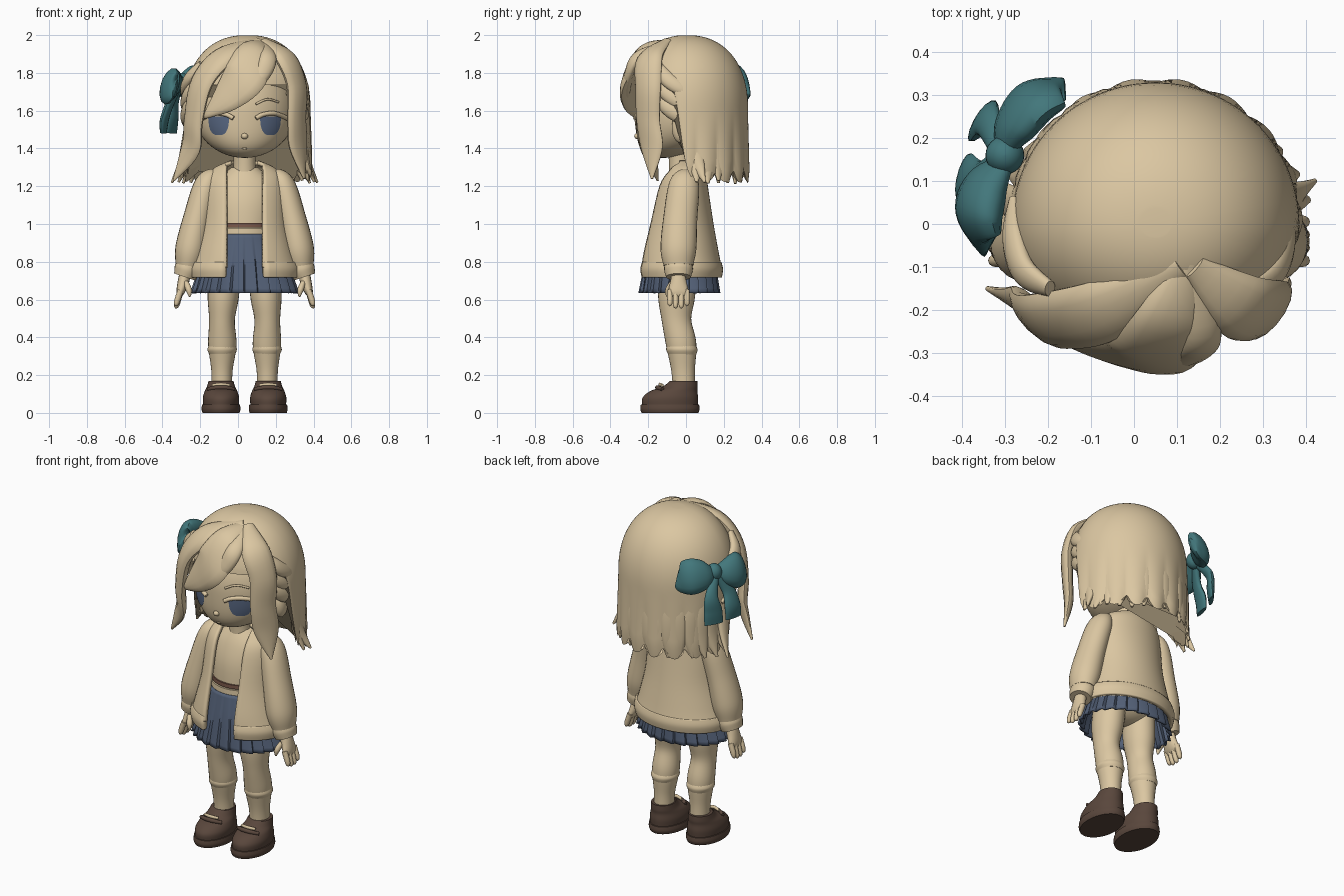
import bpy, bmesh, random
from math import sin, cos, pi, sqrt, asin, radians
from mathutils import Vector

if "Cube" in bpy.data.objects:
    bpy.data.objects.remove(bpy.data.objects["Cube"])
random.seed(4)
MID = 0.035                       # centre line of the figure
CROWN = Vector((MID, 0, 1.6))     # centre of the head
SIDES = ((1, "left"), (-1, "right"))


def material(name, r, g, b):
    m = bpy.data.materials.new(name)
    m.use_nodes = True
    m.diffuse_color = (r, g, b, 1)
    m.node_tree.nodes["Principled BSDF"].inputs["Base Color"].default_value = (r, g, b, 1)
    return m


TAN = material("warm_tan", .71, .57, .36)
BLUE = material("slate_blue", .085, .115, .18)
EYE = material("eye_blue", .1, .14, .23)
TEAL = material("teal", .055, .185, .2)
BROWN = material("shoe_brown", .1, .062, .045)
BELT = material("belt_brown", .2, .1, .07)


def grid(name, rows, mat, closed=True, caps=True, thick=0):
    """Skin rows of points, optionally closed around and capped at the ends."""
    bm = bmesh.new()
    vs = [[bm.verts.new(p) for p in row] for row in rows]
    n = len(vs[0])
    for a, b in zip(vs, vs[1:]):
        for j in range(n if closed else n - 1):
            k = (j + 1) % n
            bm.faces.new((a[j], a[k], b[k], b[j]))
    if closed and caps:
        bm.faces.new(vs[0])
        bm.faces.new(vs[-1])
    bmesh.ops.recalc_face_normals(bm, faces=bm.faces)
    me = bpy.data.meshes.new(name)
    bm.to_mesh(me)
    bm.free()
    me.materials.append(mat)
    me.shade_smooth()
    me.set_sharp_from_angle(angle=radians(50))
    ob = bpy.data.objects.new(name, me)
    bpy.context.collection.objects.link(ob)
    if thick:
        mod = ob.modifiers.new("thickness", "SOLIDIFY")
        mod.thickness, mod.offset = thick, 0
    return ob


def spline(pts, steps=6):
    p = [Vector(q) for q in pts]
    p = [p[0]] + p + [p[-1]]
    out = []
    for a, b, c, d in zip(p, p[1:], p[2:], p[3:]):
        for i in range(steps):
            t = i / steps
            out.append(b + (c - a) * (t / 2) + (a * 2 - b * 5 + c * 4 - d) * (t * t / 2)
                       + (b * 3 - a - c * 3 + d) * (t ** 3 / 2))
    return out + [p[-1]]


def sweep(name, pts, mat, facing=None, n=14, side=0):
    """Sweep an ellipse along x, y, z, half width, half depth; side mirrors about MID."""
    if side:
        pts = [(MID + side * q[0], *q[1:]) for q in pts]
    rows, sp = [], spline(pts)
    pos = [Vector(r[:3]) for r in sp]
    for i, r in enumerate(sp):
        tan = pos[min(i + 1, len(pos) - 1)] - pos[max(i - 1, 0)]
        across = tan.cross(facing or pos[i] - CROWN).normalized()
        up = across.cross(tan).normalized()
        w, t = max(r[3], .003), max(r[4], .003)
        rows.append([pos[i] + across * w * cos(2 * pi * j / n) + up * t * sin(2 * pi * j / n)
                     for j in range(n)])
    return grid(name, rows, mat)


def loft(name, rings, mat, x=MID, n=48, gap=0, caps=True, thick=0, pleat=0, steps=5):
    """Stack ellipses of z, centre y, half width, half depth; gap leaves the front open."""
    rows, sp = [], spline(rings, steps)
    for i, (z, cy, rx, ry) in enumerate(sp):
        a0 = asin(min(.9, gap / rx))
        row = []
        for j in range(n + 1 if gap else n):
            a = a0 + (2 * pi - 2 * a0) * j / n
            k = 1 + pleat * (i / len(sp)) * ((j % 8) / 7 - .6)
            row.append((x + rx * k * sin(a), cy - ry * k * cos(a), z))
        rows.append(row)
    return grid(name, rows, mat, not gap, caps, thick)


def ball(name, pos, size, mat):
    rows = [[(pos[0] + size[0] * sin(p) * cos(a), pos[1] + size[1] * sin(p) * sin(a),
              pos[2] + size[2] * cos(p)) for a in [j * pi / 12 for j in range(24)]]
            for p in [.02 + (pi - .04) * i / 14 for i in range(15)]]
    return grid(name, rows, mat)


FRONT = Vector((0, -1, 0))

# Head: round skull with the chin pushed forward
rows = []
for i in range(33):
    p = .03 + (pi - .06) * i / 32
    dz = cos(p)
    chin = .12 * dz * dz if dz < 0 else 0
    rows.append([(MID + .27 * sin(p) * sin(a), -.265 * sin(p) * cos(a) - chin,
                  1.6 + dz * (.3 if dz > 0 else .25)) for a in [j * pi / 24 for j in range(48)]])
grid("head", rows, TAN)


def face_point(x, z, lift):
    d = (z - 1.6) / .25
    return (MID + x, -.265 * sqrt(max(0, 1 - (x / .27) ** 2 - d * d)) - .12 * d * d - lift, z)


# Face details
for s, side in SIDES:
    rows = []
    for i in range(9):
        v = i / 8
        rows.append([face_point(s * .137 + .057 * u, 1.57 - .1 * v * (1 - abs(u) ** 3) ** .5, .006)
                     for u in [k / 10 - .999 * (k == 10) + (k == 10) * .999 for k in range(-10, 11)]])
    grid(side + "_eye", rows, EYE, closed=False)
    lash = [face_point(s * x, z, .01) for x, z in ((.06, 1.56), (.1, 1.58), (.16, 1.585), (.225, 1.56))]
    sweep(side + "_eyelid", [(*p, .012, .012) for p in lash], TAN, FRONT)
    brow = [face_point(s * x, z, .003) for x, z in ((.06, 1.635), (.12, 1.66), (.18, 1.645))]
    sweep(side + "_brow", [(*p, .006, .006) for p in brow], TAN, FRONT)
    ball(side + "_ear", (MID + s * .275, -.03, 1.51), (.035, .045, .08), TAN)
ball("nose", face_point(0, 1.465, -.002), (.018, .018, .016), TAN)
ball("mouth", face_point(0, 1.4, -.002), (.014, .008, .006), TAN)
loft("neck", [(1.22, -.02, .07, .07), (1.32, -.03, .058, .06), (1.46, -.03, .065, .07)], TAN)

# Hair shell: smooth dome over a strand-cut hem, raised around the face
rows, cols = [], 144
for i in range(31):
    row = []
    for j in range(cols):
        a = 2 * pi * j / cols
        turn = min(a, 2 * pi - a)
        strand = abs(sin(a * 9))
        t = min(1, max(0, (turn - 1.3) / .4))
        hem = 1.74 - (.46 + .05 * strand) * t * t * (3 - 2 * t)
        z = 1.985 - (1.985 - hem) * (max(i, .3) / 30) ** 2
        up, low = max(0, (z - 1.6) / .386), max(0, 1.6 - z)
        f = (1 - up ** 2.3) ** (1 / 2.3) * (1 + low * (.05 + .12 * (strand - .5)))
        row.append((MID + .015 + .32 * f * sin(a), (-.27 if cos(a) > 0 else -.315) * f * cos(a), z))
    rows.append(row)
grid("hair_shell", rows, TAN, thick=.028)

# Back strands with pointed, slightly flared tips
for k in range(15):
    a = 1.75 + (2 * pi - 3.5) * k / 14
    flare = .3 * abs(sin(a)) ** 3
    pts = []
    for z, f, w, t in ((1.7, .9, .03, .01), (1.5, .98, .05, .022), (1.34, 1, .045, .022),
                       (1.21 + .05 * random.random(), 1.03 + flare * .4, .008, .006)):
        pts.append((MID + .01 + .32 * f * sin(a), -.312 * min(f, 1.01) * cos(a), z, w, t))
    sweep("back_strand", pts, TAN, Vector((sin(a), -cos(a), 0)), 10)

# Fringe and side locks fanning out from the parting
sweep("fringe", [(.13, -.08, 1.96, .03, .015), (.08, -.22, 1.92, .08, .03), (.04, -.295, 1.79, .12, .034),
                 (-.05, -.295, 1.68, .09, .026), (-.15, -.27, 1.59, .03, .015), (-.18, -.25, 1.56, .004, .004)], TAN)
sweep("fringe_strand", [(.13, -.09, 1.965, .02, .012), (.16, -.25, 1.89, .045, .025), (.13, -.3, 1.8, .045, .025),
                        (.05, -.315, 1.7, .03, .02), (-.02, -.31, 1.65, .004, .004)], TAN)
sweep("right_side_lock", [(.11, -.1, 1.97, .03, .015), (-.07, -.2, 1.89, .08, .035), (-.19, -.225, 1.75, .08, .035),
                          (-.235, -.215, 1.55, .07, .03), (-.25, -.19, 1.4, .065, .025),
                          (-.34, -.15, 1.23, .006, .006)], TAN)
sweep("left_side_lock", [(.14, -.1, 1.97, .03, .015), (.25, -.19, 1.88, .08, .035), (.31, -.2, 1.73, .08, .035),
                         (.31, -.2, 1.55, .075, .03), (.32, -.18, 1.4, .07, .025),
                         (.35, -.18, 1.24, .006, .006)], TAN)
for s, side in SIDES:
    for k in range(3):
        d = .075 * k
        sweep(side + "_swept_strand", [(.23, -.15, 1.85 - d, .02, .015), (.29, -.11, 1.78 - d, .04, .025),
                                       (.315, -.03, 1.72 - d, .04, .025), (.315, .06, 1.67 - d, .01, .01)],
              TAN, side=s)
    sweep(side + "_outer_lock", [(.3, .04, 1.55, .03, .015), (.32, .05, 1.4, .04, .02), (.345, .07, 1.3, .03, .016),
                                 (.385, .1, 1.22, .006, .006)], TAN, side=s)

# Hair bow
ball("bow_knot", (-.3, .16, 1.75), (.045, .045, .05), TEAL)
sweep("bow_back_loop", [(-.3, .17, 1.75, .03, .02), (-.28, .22, 1.75, .08, .04), (-.235, .28, 1.75, .1, .045),
                        (-.18, .305, 1.74, .085, .03), (-.16, .31, 1.74, .05, .01)], TEAL)
sweep("bow_front_loop", [(-.3, .14, 1.75, .03, .02), (-.34, .09, 1.74, .08, .045), (-.36, .03, 1.73, .1, .05),
                         (-.345, -.03, 1.72, .085, .03), (-.33, -.045, 1.72, .05, .01)], TEAL)
for x, y in ((-.39, .11), (-.35, .24)):
    sweep("bow_tail", [(-.31, .16, 1.74, .02, .02), ((x - .33) / 2, y, 1.64, .04, .02),
                       (x, y, 1.55, .055, .02), (x - .005, y, 1.48, .055, .012)], TEAL)

# Shirt, belt, waistband and pleated skirt
loft("shirt", [(.93, -.03, .15, .135), (1.1, -.03, .165, .125), (1.22, -.02, .15, .1), (1.3, -.01, .07, .065)], TAN)
loft("belt", [(.982, -.03, .16, .142), (1.005, -.03, .16, .142)], BELT)
loft("waistband", [(.93, -.03, .165, .147), (.975, -.03, .162, .145)], TAN)
loft("skirt", [(.945, -.03, .165, .147), (.8, -.032, .222, .178), (.635, -.035, .275, .205)], BLUE,
     n=192, caps=False, thick=.012, pleat=.09)
ball("hips", (MID, -.03, .8), (.18, .13, .13), TAN)

# Open jacket with a ribbed hem
loft("jacket", [(1.325, .0, .075, .075), (1.28, 0, .165, .095), (1.2, -.02, .2, .125), (1.0, -.03, .215, .165),
                (.85, -.033, .25, .195), (.77, -.03, .275, .208)], TAN, gap=.095, thick=.022)
loft("jacket_hem", [(.795, -.03, .272, .203), (.76, -.03, .282, .211), (.72, -.03, .275, .205)], TAN, gap=.1, thick=.03)

for s, side in SIDES:
    # Arm, cuff and hand
    sweep(side + "_sleeve", [(.15, 0, 1.27, .03, .04), (.2, -.01, 1.21, .065, .08), (.25, -.03, 1.03, .075, .09),
                             (.285, -.04, .87, .082, .095), (.3, -.04, .78, .066, .078)], TAN, FRONT, 24, s)
    sweep(side + "_cuff", [(.297, -.04, .8, .06, .07), (.305, -.04, .76, .067, .076), (.318, -.04, .72, .058, .066)],
          TAN, FRONT, 24, s)
    sweep(side + "_palm", [(.315, -.04, .74, .03, .035), (.325, -.04, .69, .03, .045), (.34, -.04, .64, .022, .055),
                           (.348, -.04, .615, .01, .045)], TAN, FRONT, side=s)
    for k in range(4):
        y, drop = -.085 + .03 * k, .012 * (k in (1, 2))
        sweep(side + "_finger", [(.338, y, .65, .016, .015), (.355, y, .6 - drop, .016, .015),
                                 (.362, y, .575 - drop, .012, .012), (.364, y, .565 - drop, .003, .003)],
              TAN, FRONT, 10, s)
    sweep(side + "_thumb", [(.31, -.07, .69, .014, .016), (.295, -.095, .65, .016, .016), (.29, -.1, .615, .005, .005)],
          TAN, FRONT, 10, s)

    # Leg and sock
    sweep(side + "_leg", [(.1, -.04, .8, .085, .1), (.113, -.05, .62, .083, .098), (.12, -.05, .49, .068, .078),
                          (.118, -.025, .36, .075, .08), (.12, -.015, .22, .056, .062), (.12, -.01, .1, .055, .06)],
          TAN, FRONT, 28, s)
    x = MID + s * .125
    loft(side + "_sock_band", [(.31, -.02, .068, .075), (.335, -.022, .078, .083), (.36, -.025, .07, .076)], TAN, x=x - s * .006)

    # Shoe with sole and strap
    loft(side + "_shoe_sole", [(0, -.085, .098, .15), (.02, -.085, .103, .157), (.045, -.085, .1, .154)], BROWN, x=x)
    loft(side + "_shoe", [(.04, -.085, .094, .147), (.08, -.083, .096, .147), (.115, -.065, .086, .125),
                          (.14, -.03, .074, .092), (.17, -.012, .066, .072)], BROWN, x=x)
    sweep(side + "_shoe_strap", [(.055, -.125, .125, .01, .01), (.1, -.148, .133, .012, .012),
                                 (.15, -.148, .133, .012, .012), (.195, -.125, .125, .01, .01)],
          BROWN, FRONT, side=s)
    sweep(side + "_strap_trim", [(.08, -.125, .146, .008, .008), (.125, -.138, .15, .01, .008),
                                 (.17, -.125, .146, .008, .008)], TAN, FRONT, side=s)
